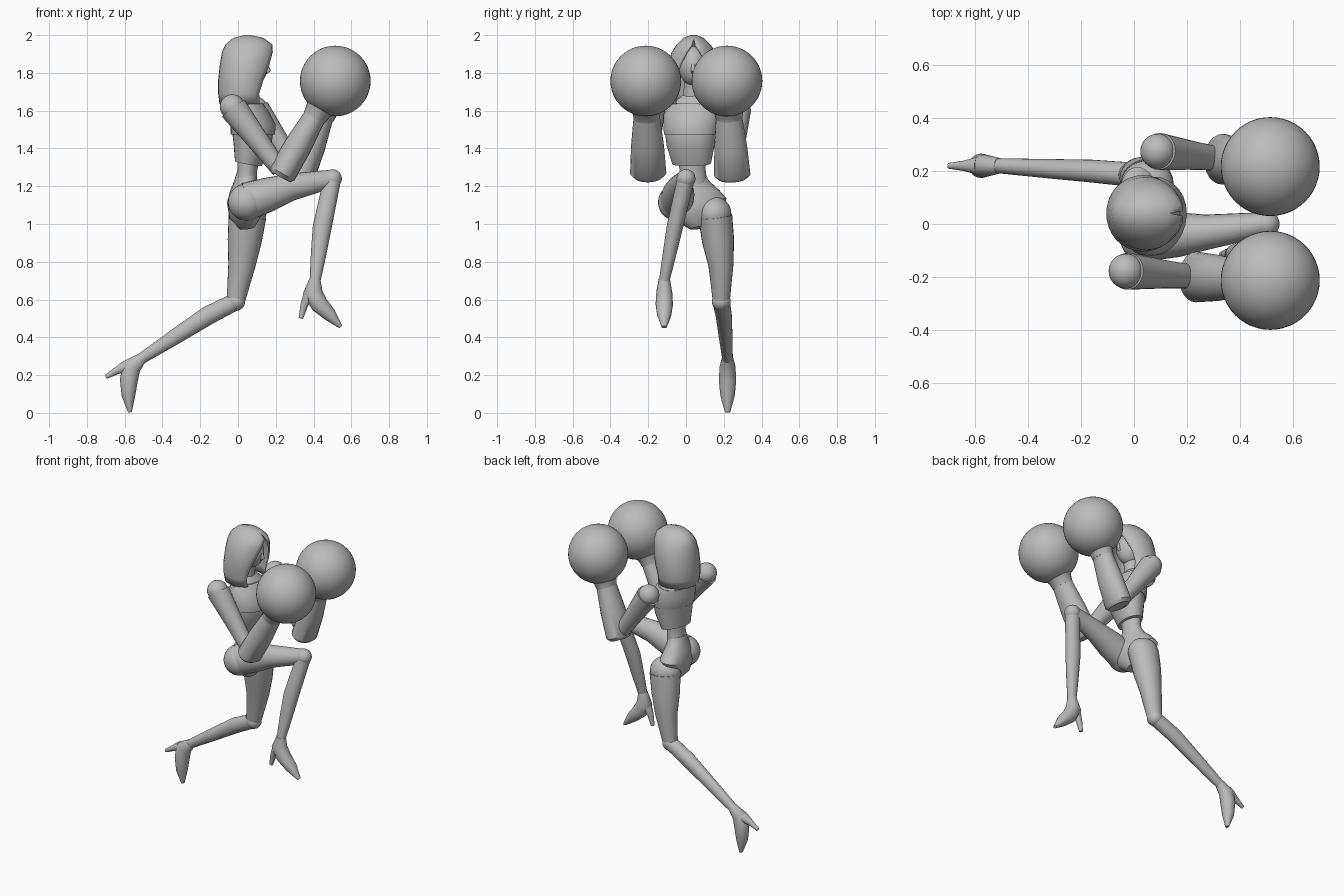
import bpy, bmesh
from math import sin, cos, pi, radians
from mathutils import Vector, Matrix

cube = bpy.data.objects.get("Cube")
if cube:
    bpy.data.objects.remove(cube, do_unlink=True)

grey = bpy.data.materials.new("plain grey")
grey.use_nodes = True
grey.diffuse_color = (0.5, 0.5, 0.5, 1)
shader = next(n for n in grey.node_tree.nodes if n.type == 'BSDF_PRINCIPLED')
shader.inputs["Base Color"].default_value = grey.diffuse_color
SIDES = 24


def finish(name, bm, angle=40):
    """Turn a bmesh into a smooth shaded object."""
    bmesh.ops.recalc_face_normals(bm, faces=bm.faces)
    mesh = bpy.data.meshes.new(name)
    bm.to_mesh(mesh)
    bm.free()
    mesh.materials.append(grey)
    obj = bpy.data.objects.new(name, mesh)
    bpy.context.scene.collection.objects.link(obj)
    bpy.ops.object.select_all(action='DESELECT')
    obj.select_set(True)
    bpy.context.view_layer.objects.active = obj
    bpy.ops.object.shade_smooth_by_angle(angle=radians(angle))
    return obj


def tube(name, rings, yaw=0, angle=40):
    """Loft ellipses given as x, y, z, depth radius, width radius."""
    bm = bmesh.new()
    centres = [Vector(r[:3]) for r in rings]
    across = Matrix.Rotation(radians(yaw), 3, 'Z') @ Vector((0, 1, 0))
    loops = []
    for i, (x, y, z, depth, width) in enumerate(rings):
        before, after = centres[max(i - 1, 0)], centres[min(i + 1, len(rings) - 1)]
        along = (after - before).normalized()
        side = (across - along * across.dot(along)).normalized()
        fore = along.cross(side)
        loops.append([bm.verts.new(centres[i] + fore * depth * cos(a) + side * width * sin(a))
                      for a in (2 * pi * k / SIDES for k in range(SIDES))])
    for low, high in zip(loops, loops[1:]):
        for k in range(SIDES):
            n = (k + 1) % SIDES
            bm.faces.new((low[k], low[n], high[n], high[k]))
    bm.faces.new(loops[0])
    bm.faces.new(loops[-1])
    return finish(name, bm, angle)


def ball(name, centre, size, segments=32):
    """Sphere or ellipsoid."""
    scale = Vector(size) if isinstance(size, tuple) else Vector((size, size, size))
    bm = bmesh.new()
    bmesh.ops.create_uvsphere(bm, u_segments=segments, v_segments=segments // 2, radius=1)
    bmesh.ops.scale(bm, vec=scale, verts=bm.verts)
    bmesh.ops.translate(bm, vec=Vector(centre), verts=bm.verts)
    return finish(name, bm, 60)


def between(start, end, t):
    return tuple(Vector(start).lerp(Vector(end), t))


def arm(side, shoulder, elbow, glove):
    """Ball shoulder, tapered upper arm, flared forearm and round glove."""
    ball(side + "_shoulder", shoulder, .066)
    tube(side + "_upper_arm", [
        (*between(shoulder, elbow, .02), .075, .07),
        (*between(shoulder, elbow, .5), .058, .055),
        (*between(shoulder, elbow, .95), .045, .045)])
    tube(side + "_forearm", [
        (*between(elbow, glove, -.04), .06, .075),
        (*between(elbow, glove, 0), .075, .096),
        (*between(elbow, glove, .3), .073, .087),
        (*between(elbow, glove, .64), .058, .068)])
    tube(side + "_glove_cuff", [
        (*between(elbow, glove, .6), .062, .07),
        (*between(elbow, glove, .68), .07, .077),
        (*between(elbow, glove, .82), .12, .12)])
    ball(side + "_glove", glove, .187, 48)


def leg(side, hip, thigh, knee, calf, ankle, foot, heel):
    """Thigh, knee, shin and high heeled boot."""
    tube(side + "_thigh", [(*hip, .1, .09), (*between(hip, thigh, .5), .09, .085),
                           (*thigh, .072, .066), (*knee, .048, .045)])
    ball(side + "_knee", knee, .05)
    tube(side + "_shin", [(*knee, .046, .046), (*calf, .05, .043),
                          (*between(calf, ankle, .5), .041, .036), (*ankle, .029, .028)])
    y = ankle[1]
    widths = (.03, .042, .046, .038, .014)
    tube(side + "_boot", [(x, y, z, depth, w) for (x, z, depth), w in zip(foot, widths)], angle=60)
    tube(side + "_boot_heel", [(x, y, z, r, r) for x, z, r in heel])


# Arms
arm("right", (-.03, -.178, 1.62), (.235, -.2, 1.27), (.515, -.213, 1.757))
arm("left", (.09, .275, 1.61), (.335, .245, 1.26), (.515, .217, 1.757))

# Legs
leg("right", (.05, -.05, 1.12), (.28, -.03, 1.195), (.5, 0, 1.24),
    (.445, -.06, .98), (.408, -.115, .7),
    [(.408, .71, .029), (.395, .64, .052), (.43, .575, .047), (.485, .52, .036), (.545, .455, .01)],
    [(.375, .62, .03), (.35, .57, .02), (.333, .5, .012)])
leg("left", (.05, .155, 1.04), (.02, .185, .78), (-.012, .187, .59),
    (-.16, .2, .515), (-.515, .22, .285),
    [(-.51, .29, .029), (-.565, .245, .052), (-.578, .17, .047), (-.58, .09, .036), (-.572, .003, .01)],
    [(-.59, .245, .035), (-.64, .225, .02), (-.7, .19, .011)])

# Hips and waist
tube("pelvis", [(.05, .07, .98, .04, .05), (.04, .06, 1.04, .085, .12), (.035, .045, 1.11, .09, .175),
                (.035, .04, 1.17, .075, .135), (.04, .035, 1.22, .06, .09), (.045, .035, 1.26, .054, .07)],
     yaw=10)
ball("right_hip_joint", (.045, -.05, 1.115), .098)
ball("left_hip_joint", (.05, .15, 1.055), (.1, .09, .09))
tube("waist", [(.04, .035, 1.2, .06, .08), (.05, .035, 1.29, .052, .068), (.055, .03, 1.36, .06, .08)])

# Chest
tube("rib_cage", [(.055, .03, 1.32, .07, .105), (.075, .025, 1.42, .098, .13), (.08, .025, 1.5, .11, .14),
                  (.058, .03, 1.57, .095, .15), (.045, .035, 1.63, .07, .12), (.045, .035, 1.68, .045, .055)],
     yaw=-14)
tube("chest_plate", [(.08, .025, 1.475, .114, .143), (.08, .025, 1.505, .12, .147),
                     (.062, .03, 1.57, .102, .152), (.05, .035, 1.62, .082, .13)], yaw=-14)
tube("neck", [(.045, .035, 1.63, .045, .05), (.06, .035, 1.77, .04, .045)])

# Face
ball("face", (.07, .038, 1.835), (.088, .075, .105))
tube("nose", [(.145, .038, 1.865, .008, .008), (.162, .038, 1.81, .012, .012), (.145, .038, 1.8, .01, .01)])


def hood():
    """Open fronted shell: z, centre x, depth, width, half opening in degrees."""
    rows = [(1.635, .03, .128, .132, 48), (1.69, .025, .13, .142, 48), (1.76, .035, .14, .145, 45),
            (1.84, .045, .142, .138, 32), (1.91, .053, .138, .117, 18), (1.95, .058, .125, .09, 6),
            (1.985, .055, .08, .055, 0), (2, .05, .015, .015, 0)]
    bm = bmesh.new()
    loops = []
    for z, x, depth, width, gap in rows:
        start = radians(gap)
        angles = [start + (2 * pi - 2 * start) * k / SIDES for k in range(SIDES + 1)]
        loops.append([bm.verts.new((x + depth * cos(a), .04 + width * sin(a), z)) for a in angles])
    for low, high in zip(loops, loops[1:]):
        for k in range(SIDES):
            bm.faces.new((low[k], low[k + 1], high[k + 1], high[k]))
    bm.faces.new(loops[-1])
    bmesh.ops.remove_doubles(bm, verts=bm.verts, dist=.0005)
    shell = finish("hood", bm, 60)
    solid = shell.modifiers.new("thickness", 'SOLIDIFY')
    solid.thickness = .012
    solid.offset = -1


hood()
